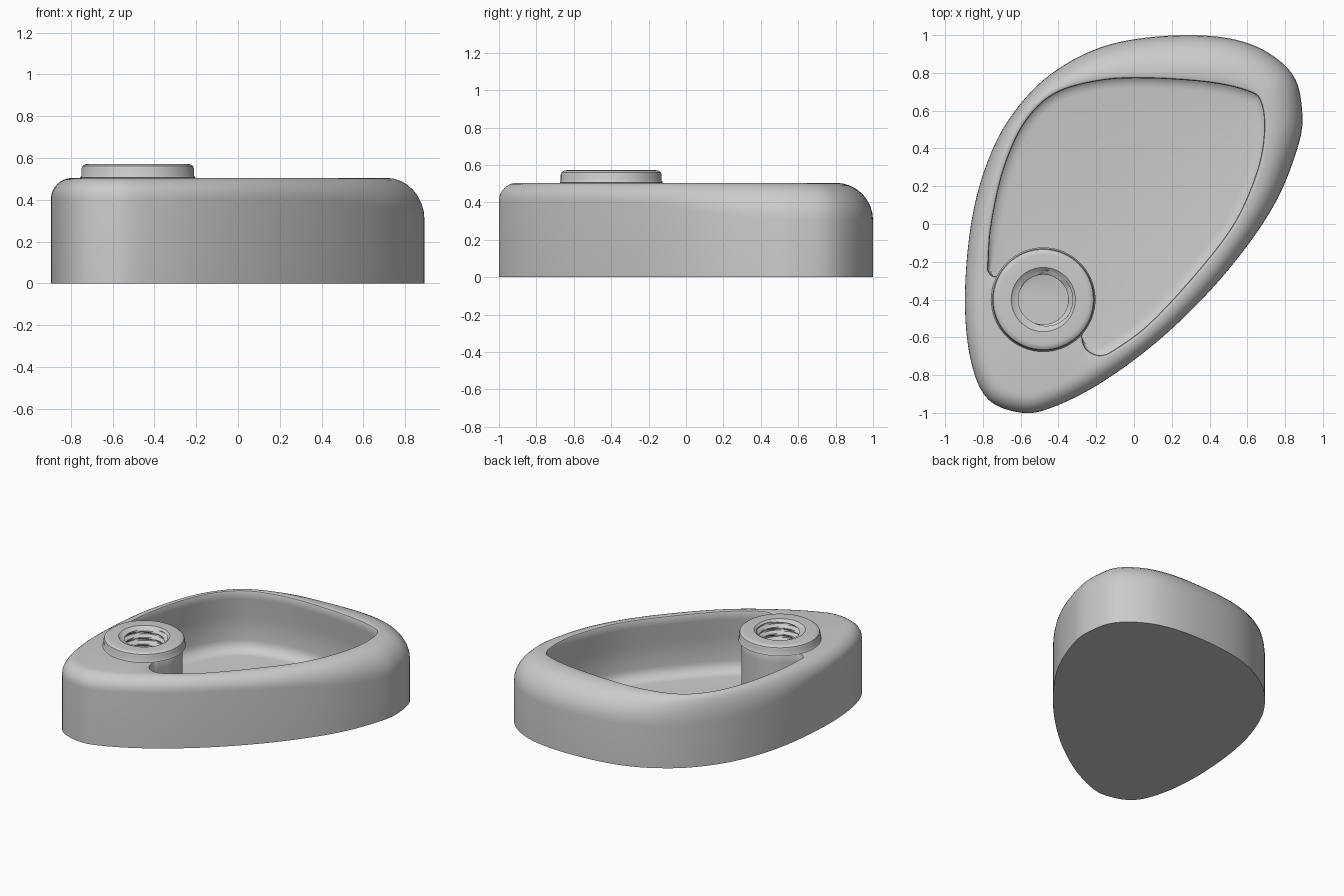
import bpy, bmesh, math
from mathutils import Vector

cube = bpy.data.objects.get("Cube")
if cube:
    bpy.data.objects.remove(cube, do_unlink=True)

HEIGHT, FLOOR = 0.505, 0.05
BOSS = Vector((-0.48, -0.40))
COLUMN = 0.255

grey = bpy.data.materials.new("plain grey")
grey.use_nodes = True
colour = (0.6, 0.6, 0.6, 1)
grey.diffuse_color = colour
grey.node_tree.nodes["Principled BSDF"].inputs["Base Color"].default_value = colour


def smooth_loop(points, steps=8):
    """Closed Catmull-Rom curve through the points."""
    pts = [Vector(p) for p in points]
    n, out = len(pts), []
    for i in range(n):
        a, b, c, d = (pts[(i + k) % n] for k in (-1, 0, 1, 2))
        for s in range(steps):
            t = s / steps
            out.append(0.5 * (2 * b + (c - a) * t + (2 * a - 5 * b + 4 * c - d) * t ** 2
                              + (3 * b - a - 3 * c + d) * t ** 3))
    return out


def inward(loop):
    """Unit normals pointing into a clockwise loop."""
    n = len(loop)
    result = []
    for i in range(n):
        t = (loop[(i + 1) % n] - loop[i - 1]).normalized()
        result.append(Vector((t.y, -t.x)))
    return result


def add_ring(bm, points, heights):
    return [bm.verts.new((p.x, p.y, z)) for p, z in zip(points, heights)]


def join(bm, a, b):
    n = len(a)
    for i in range(n):
        bm.faces.new((a[i], a[(i + 1) % n], b[(i + 1) % n], b[i]))


def ring_edges(bm, ring):
    edges = []
    for i in range(len(ring)):
        pair = (ring[i - 1], ring[i])
        edges.append(bm.edges.get(pair) or bm.edges.new(pair))
    return edges


def fill(bm, *rings):
    edges = [e for r in rings for e in ring_edges(bm, r)]
    bmesh.ops.triangle_fill(bm, use_beauty=True, edges=edges, normal=(0, 0, 1))


def finish(bm, name):
    bmesh.ops.recalc_face_normals(bm, faces=bm.faces)
    mesh = bpy.data.meshes.new(name)
    bm.to_mesh(mesh)
    bm.free()
    mesh.materials.append(grey)
    obj = bpy.data.objects.new(name, mesh)
    bpy.context.collection.objects.link(obj)
    bpy.ops.object.select_all(action="DESELECT")
    obj.select_set(True)
    bpy.context.view_layer.objects.active = obj
    bpy.ops.object.shade_smooth_by_angle(angle=math.radians(35))
    return obj


# Outer outline and cavity rim, both clockwise
outline = smooth_loop([
    (-.895, -.43), (-.87, -.05), (-.797, .27), (-.665, .55), (-.445, .79), (-.13, .95),
    (.28, 1), (.61, .955), (.83, .805), (.89, .6), (.865, .4), (.73, .08), (.472, -.275),
    (.155, -.595), (-.165, -.835), (-.43, -.97), (-.595, -.999), (-.77, -.93),
    (-.86, -.74)])
rim_points = [
    (-.772, -.21), (-.755, 0), (-.69, .29), (-.58, .535), (-.42, .69), (-.18, .76),
    (.08, .772), (.4, .75), (.6, .705), (.67, .65), (.69, .5), (.655, .29), (.54, .02),
    (.36, -.225), (.095, -.515), (-.095, -.66), (-.18, -.695), (-.25, -.665),
    (-.275, -.6), (-.262, -.55)]
for deg in range(-25, 150, 15):
    a = math.radians(deg)
    rim_points.append(BOSS + COLUMN * Vector((math.cos(a), math.sin(a))))
rim_points += [(-.715, -.27), (-.748, -.275), (-.77, -.25)]
rim = smooth_loop(rim_points)

# Edge rounding grows toward the back but always leaves a narrow flat rim
drop, reach = [], []
for p in outline:
    t = min(max((p.y + 0.5) / 1.1, 0), 1)
    r = 0.1 + 0.1 * t * t * (3 - 2 * t)
    drop.append(r)
    reach.append(min(r, min((p - q).length for q in rim) - 0.02))
count = len(outline)
for _ in range(6):
    reach = [(reach[i - 1] + 2 * reach[i] + reach[(i + 1) % count]) / 4 for i in range(count)]

# Tray: outer wall with rounded shoulder
bm = bmesh.new()
normals = inward(outline)
base = add_ring(bm, outline, [0] * count)
bm.faces.new(base)
last = base
for k in range(9):
    a = math.pi / 2 * k / 8
    pts = [p + n * r * (1 - math.cos(a)) for p, n, r in zip(outline, normals, reach)]
    ring = add_ring(bm, pts, [HEIGHT - d * (1 - math.sin(a)) for d in drop])
    join(bm, last, ring)
    last = ring
shoulder = last

# Cavity: rounded lip, then an undercut wall with a filleted floor.
# The undercut fades out beside the boss so its column stays straight.
normals = inward(rim)
fade = [min(max(((p - BOSS).length - 0.29) / 0.15, 0), 1) for p in rim]
lip = None
sections = [(-.01, 0, HEIGHT), (-.003, 0, HEIGHT - .003), (.001, 0, HEIGHT - .012),
            (0, 0, HEIGHT - .06), (0, -.03, HEIGHT - .2)]
for k in range(6):
    a = math.pi / 2 * k / 5
    sections.append((0, -.03 + .08 * (1 - math.cos(a)), FLOOR + .08 * (1 - math.sin(a))))
for fixed, faded, z in sections:
    pts = [p + n * (fixed + faded * f) for p, n, f in zip(rim, normals, fade)]
    ring = add_ring(bm, pts, [z] * len(rim))
    if lip is None:
        lip = ring
    else:
        join(bm, last, ring)
    last = ring
fill(bm, last)

# Flat top with an opening under the boss collar
sides = 64
circle = [Vector((math.cos(math.tau * i / sides), math.sin(math.tau * i / sides)))
          for i in range(sides)]
opening = add_ring(bm, [BOSS + c * 0.21 for c in circle], [HEIGHT] * sides)
fill(bm, shoulder, lip, opening)
finish(bm, "tray_body")

# Threaded boss: raised collar, chamfered mouth and a helical bore
bm = bmesh.new()
last = None
for r, z in ((.2, -.004), (.265, -.004), (.276, .001), (.27, .01), (.27, .042),
             (.265, .056), (.252, .065), (.238, .067), (.17, .067), (.155, .055)):
    ring = add_ring(bm, [BOSS + c * r for c in circle], [HEIGHT + z] * sides)
    if last:
        join(bm, last, ring)
    last = ring
pitch, rows = 0.048, 72
top, bottom = HEIGHT + .05, FLOOR + .02
for row in range(rows + 1):
    z = top + (bottom - top) * row / rows
    pts = []
    for i, c in enumerate(circle):
        phase = (z / pitch - i / sides) % 1
        ridge = min(max(2 * abs(2 * phase - 1) - 0.5, 0), 1)
        pts.append(BOSS + c * (0.158 - 0.026 * ridge))
    ring = add_ring(bm, pts, [z] * sides)
    join(bm, last, ring)
    last = ring
bm.faces.new(last)
finish(bm, "threaded_boss")
